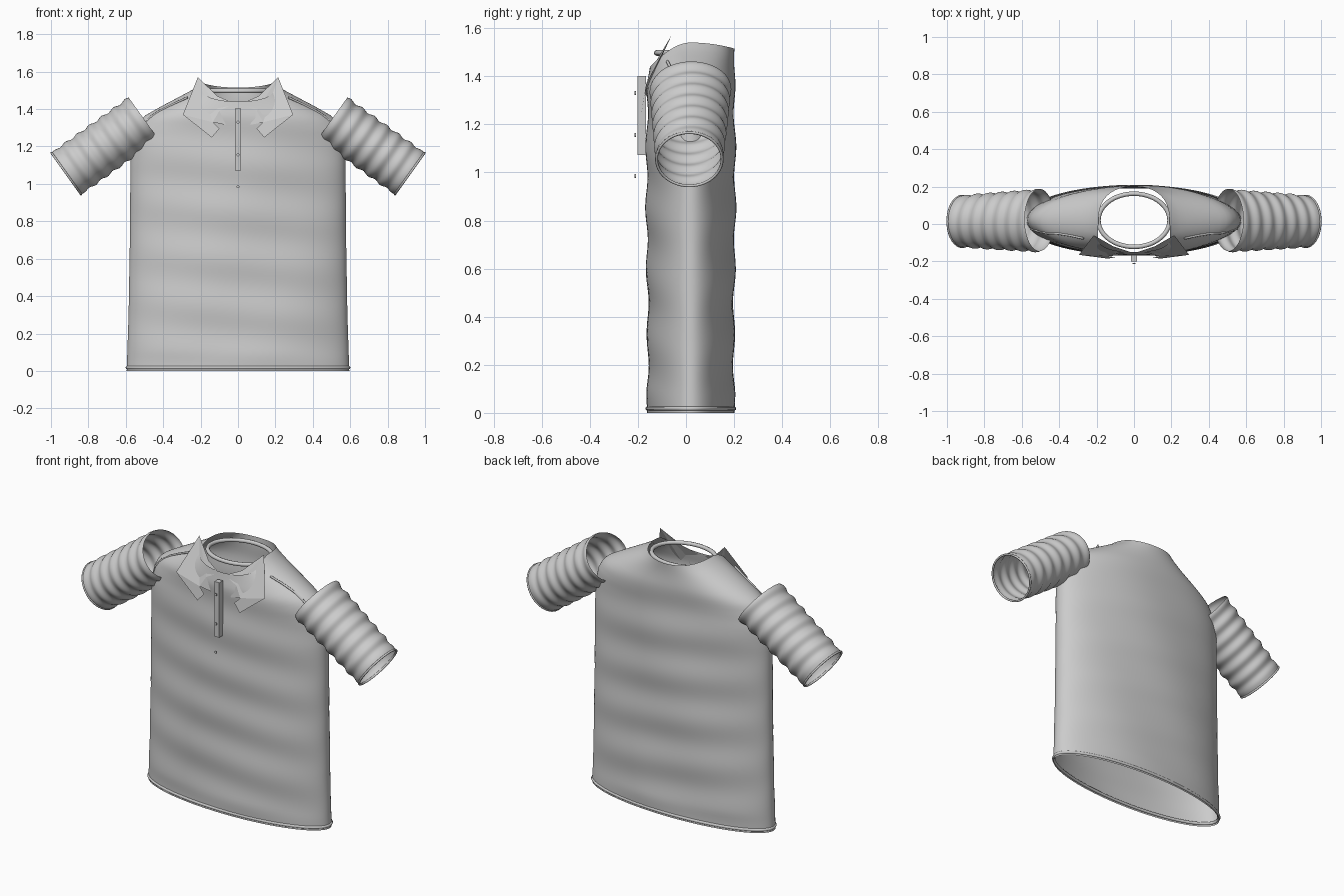
import bpy, bmesh, math
from math import sin, cos, pi
from mathutils import Vector

if "Cube" in bpy.data.objects:
    bpy.data.objects.remove(bpy.data.objects["Cube"])

YC = 0.02  # depth centre of the body


def make(name, verts, faces, smooth=True):
    me = bpy.data.meshes.new(name)
    me.from_pydata(verts, [], faces)
    bm = bmesh.new()
    bm.from_mesh(me)
    bmesh.ops.recalc_face_normals(bm, faces=bm.faces)
    bm.to_mesh(me)
    bm.free()
    ob = bpy.data.objects.new(name, me)
    bpy.context.collection.objects.link(ob)
    if smooth:
        for p in me.polygons:
            p.use_smooth = True
    return ob


def loft(name, point, rows, cols):
    """Open tube: point(v, angle), v from 0 to 1."""
    verts = [point(r / rows, 2 * pi * c / cols) for r in range(rows + 1) for c in range(cols)]
    faces = [(r * cols + c, r * cols + (c + 1) % cols,
              (r + 1) * cols + (c + 1) % cols, (r + 1) * cols + c)
             for r in range(rows) for c in range(cols)]
    return make(name, verts, faces)


def tube(name, pts, radius, cyclic=False):
    cu = bpy.data.curves.new(name, 'CURVE')
    cu.dimensions = '3D'
    cu.bevel_depth = radius
    cu.bevel_resolution = 2
    sp = cu.splines.new('POLY')
    sp.points.add(len(pts) - 1)
    for p, co in zip(sp.points, pts):
        p.co = (*co, 1)
    sp.use_cyclic_u = cyclic
    sp.use_smooth = True
    cu.use_fill_caps = not cyclic
    ob = bpy.data.objects.new(name, cu)
    bpy.context.collection.objects.link(ob)
    return ob


def ring(name, rx, ry, z, radius):
    return tube(name, [(rx * cos(2 * pi * i / 72), YC + ry * sin(2 * pi * i / 72), z)
                       for i in range(72)], radius, True)


def interp(table, z):
    for (z0, a), (z1, b) in zip(table, table[1:]):
        if z <= z1:
            return a + (b - a) * (z - z0) / (z1 - z0)
    return table[-1][1]


# Torso shell: elliptical sections narrowing quickly over the shoulders
WIDTH = [(0, .595), (.3, .585), (.7, .578), (1.1, .575), (1.22, .568), (1.29, .553),
         (1.34, .525), (1.37, .49), (1.42, .40), (1.47, .305), (1.51, .23), (1.54, .19)]


def body_point(v, a):
    s = sin(a)
    top = 1.54 - (0.10 * s * s if s < 0 else 0.025 * s * s)
    z = v * top
    fade = min(1, z / 0.1, (top - z) / 0.15 + 0.1)
    x = interp(WIDTH, z) * cos(a)
    d = 0.182 - 0.015 * max(0, (z - 1.36) / 0.1) * (s < 0)
    y = YC + d * s
    y += fade * s * (0.005 * sin(24 * z + 2.5 * x) + 0.003 * sin(9 * x - 5 * z))
    return (x, y, z)


loft("torso", body_point, 80, 112)
ring("bottom_hem", 0.592, 0.18, 0.018, 0.009)
ring("neckband", 0.19, 0.142, 1.497, 0.012)

# Sleeves: corrugated open tubes sloping down and outwards
for side, label in ((1, "right"), (-1, "left")):
    start, end = Vector((.505, .018, 1.35)), Vector((.922, .014, 1.052))
    axis = (end - start).normalized()
    up = Vector((-axis.z, 0, axis.x))

    def sleeve_point(v, a, grow=0.0):
        wave = 0.005 * sin(2 * pi * 6.5 * v + 0.8 * sin(a)) * min(1, (1 - v) * 8)
        r1 = 0.137 + wave + grow
        r2 = 0.166 - 0.029 * v + wave + grow
        p = start.lerp(end, v) + up * (r1 * cos(a)) + Vector((0, r2 * sin(a), 0))
        return (side * p.x, p.y, p.z)

    loft(label + "_sleeve", sleeve_point, 70, 48)
    tube(label + "_cuff", [sleeve_point(0.99, 2 * pi * i / 48, -0.001) for i in range(48)],
         0.006, True)

    # Armhole seam lying on the front of the shoulder
    seam = []
    for x, z in ((.27, 1.462), (.34, 1.43), (.41, 1.395), (.47, 1.355), (.52, 1.30), (.55, 1.22)):
        k = min(1, x / interp(WIDTH, z))
        seam.append((side * x, YC - 0.182 * math.sqrt(1 - k * k), z))
    tube(label + "_shoulder_seam", seam, 0.006)

    # Collar point: a flat pointed sheet
    outline = [(.215, -.06, 1.57), (.295, -.165, 1.37), (.14, -.185, 1.248), (.10, -.178, 1.295),
               (.135, -.172, 1.33), (.065, -.165, 1.315), (.10, -.158, 1.39),
               (.02, -.15, 1.43), (.11, -.12, 1.47)]
    tris = [(0, 1, 4), (1, 2, 4), (2, 3, 4), (0, 4, 6), (4, 5, 6), (0, 6, 8), (6, 7, 8)]
    make(label + "_collar_point", [(side * x, y, z) for x, y, z in outline], tris, False)

# Placket strip
bpy.ops.mesh.primitive_cube_add(size=1, location=(0, -0.184, 1.237))
placket = bpy.context.object
placket.name = "placket"
placket.scale = (0.032, 0.034, 0.33)

# Buttons
for i, z in enumerate((1.33, 1.155, 0.985)):
    bpy.ops.mesh.primitive_cylinder_add(vertices=16, radius=0.008, depth=0.005,
                                        location=(0, -0.211, z), rotation=(pi / 2, 0, 0))
    bpy.context.object.name = f"button_{i + 1}"
